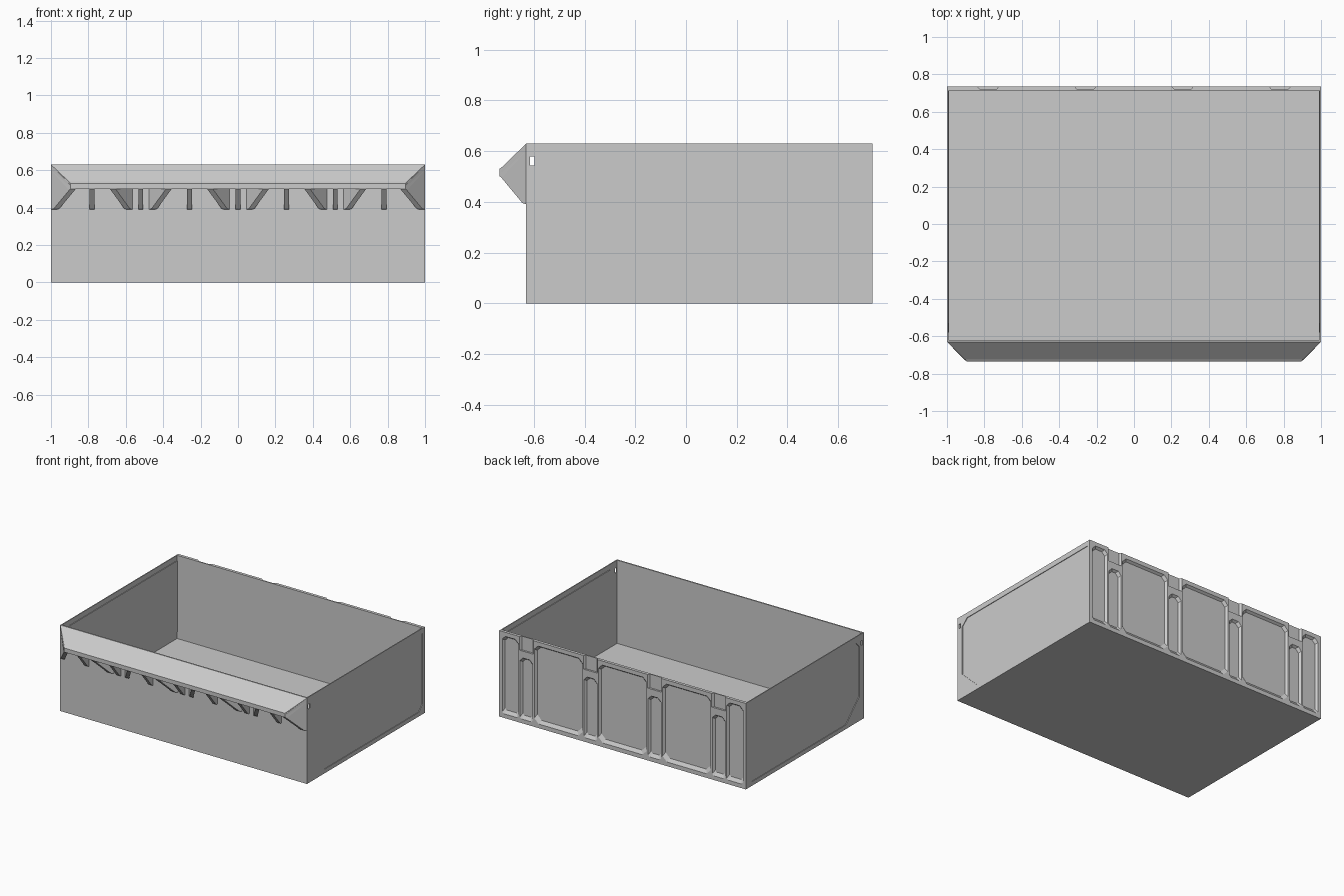
import bpy, bmesh

if "Cube" in bpy.data.objects:
    bpy.data.objects.remove(bpy.data.objects["Cube"])

def new_object(name, bm):
    bmesh.ops.recalc_face_normals(bm, faces=bm.faces)
    me = bpy.data.meshes.new(name)
    bm.to_mesh(me)
    bm.free()
    ob = bpy.data.objects.new(name, me)
    bpy.context.collection.objects.link(ob)
    return ob

def loft(bm, a, b):
    """Closed solid between two matching outlines."""
    va = [bm.verts.new(p) for p in a]
    vb = [bm.verts.new(p) for p in b]
    bm.faces.new(va)
    bm.faces.new(vb)
    n = len(va)
    for i in range(n):
        bm.faces.new((va[i], va[(i + 1) % n], vb[(i + 1) % n], vb[i]))

def box(bm, x0, x1, y0, y1, z0, z1):
    rect = [(x0, y0), (x1, y0), (x1, y1), (x0, y1)]
    loft(bm, [(x, y, z0) for x, y in rect], [(x, y, z1) for x, y in rect])

def octagon(x0, x1, z0, z1, top, bottom):
    """Rectangle with chamfered corners."""
    return [(x0 + bottom, z0), (x1 - bottom, z0), (x1, z0 + bottom), (x1, z1 - top),
            (x1 - top, z1), (x0 + top, z1), (x0, z1 - top), (x0, z0 + bottom)]

def cut(target, cutter):
    m = target.modifiers.new("cut", 'BOOLEAN')
    m.operation, m.solver, m.object = 'DIFFERENCE', 'EXACT', cutter
    cutter.hide_render = True
    bpy.context.view_layer.objects.active = target
    bpy.ops.object.modifier_apply(modifier=m.name)
    bpy.data.objects.remove(cutter)

FRONT, BACK, TOP = -0.63, 0.735, 0.63

# bin body
bm = bmesh.new()
box(bm, -1, 1, FRONT, BACK, 0, TOP)
body = new_object("bin_body", bm)

# cavity
bm = bmesh.new()
box(bm, -0.993, 0.993, FRONT + 0.01, 0.713, 0.02, 0.8)
cut(body, new_object("cavity_cutter", bm))

# back pockets with sloped borders
bm = bmesh.new()
def pocket(x0, x1, z0, z1, top, bottom, s=0.012):
    o = octagon(x0, x1, z0, z1, top, bottom)
    i = octagon(x0 + s, x1 - s, z0 + 2 * s, z1 - s, top, bottom)
    k = 0.02 / 0.017  # extend the taper past the surface
    loft(bm, [(b[0] + (a[0] - b[0]) * k, BACK + 0.003, b[1] + (a[1] - b[1]) * k)
              for a, b in zip(o, i)], [(x, BACK - 0.017, z) for x, z in i])

for cx in (-0.52, 0, 0.52):
    pocket(cx - 0.195, cx + 0.195, 0.03, 0.60, 0.03, 0.035)
for cx in (-0.91, 0.91):
    pocket(cx - 0.065, cx + 0.065, 0.03, 0.60, 0.025, 0.012)
for cx in (-0.78, -0.26, 0.26, 0.78):
    pocket(cx - 0.052, cx + 0.052, 0.03, 0.48, 0.025, 0.012)
    # latch notch at the rim
    plan = [(cx - 0.065, BACK + 0.01), (cx - 0.045, BACK - 0.014),
            (cx + 0.045, BACK - 0.014), (cx + 0.065, BACK + 0.01)]
    loft(bm, [(x, y, 0.53) for x, y in plan], [(x, y, 0.8) for x, y in plan])
cut(body, new_object("back_cutter", bm))

# side panels: recessed outside, raised inside
panel = [(-0.53, 0.592), (0.71, 0.592), (0.71, 0.075), (0.665, 0.03),
         (-0.425, 0.03), (-0.58, 0.18), (-0.58, 0.545)]
outer, inner = bmesh.new(), bmesh.new()
for s in (-1, 1):
    loft(outer, [(s * 0.9955, y, z) for y, z in panel], [(s * 1.02, y, z) for y, z in panel])
    loft(inner, [(s * 0.988, y, z) for y, z in panel], [(s * 0.9935, y, z) for y, z in panel])
cut(body, new_object("side_cutter", outer))
new_object("side_panels", inner)

# small slots through the sides
bm = bmesh.new()
for s in (-1, 1):
    x = sorted((s * 0.95, s * 1.05))
    box(bm, *x, -0.615, -0.597, 0.543, 0.578)
cut(body, new_object("slot_cutter", bm))

# front lip: sloped sheet with mitred ends
bm = bmesh.new()
profile = [(1.0, FRONT, TOP), (0.905, -0.722, 0.54), (0.895, -0.735, 0.53),
           (0.895, -0.735, 0.50), (0.91, -0.722, 0.50), (1.0, FRONT, 0.60)]
loft(bm, profile, [(-x, y, z) for x, y, z in profile])
new_object("front_lip", bm)

# gussets under the lip
bm = bmesh.new()
def gusset(xw, xl, t, top=0.605):
    edge = [(xw, FRONT, 0.39), (xw, FRONT, top), (xl, -0.732, 0.522), (xl, -0.732, 0.50),
            (xl + (xw - xl) * 0.85, -0.645, 0.395)]
    loft(bm, [(x - t, y, z) for x, y, z in edge], [(x + t, y, z) for x, y, z in edge])

for i in range(-3, 4):
    gusset(i * 0.26, i * 0.26, 0.013)
for s in (-1, 1):
    gusset(s * 0.985, s * 0.882, 0.015, TOP)
    for wall, lip in ((0.06, 0.15), (0.46, 0.37), (0.58, 0.67)):
        gusset(s * wall, s * lip, 0.015)
    gusset(s * 0.06, s * 0.15, 0.015)
new_object("lip_gussets", bm)
